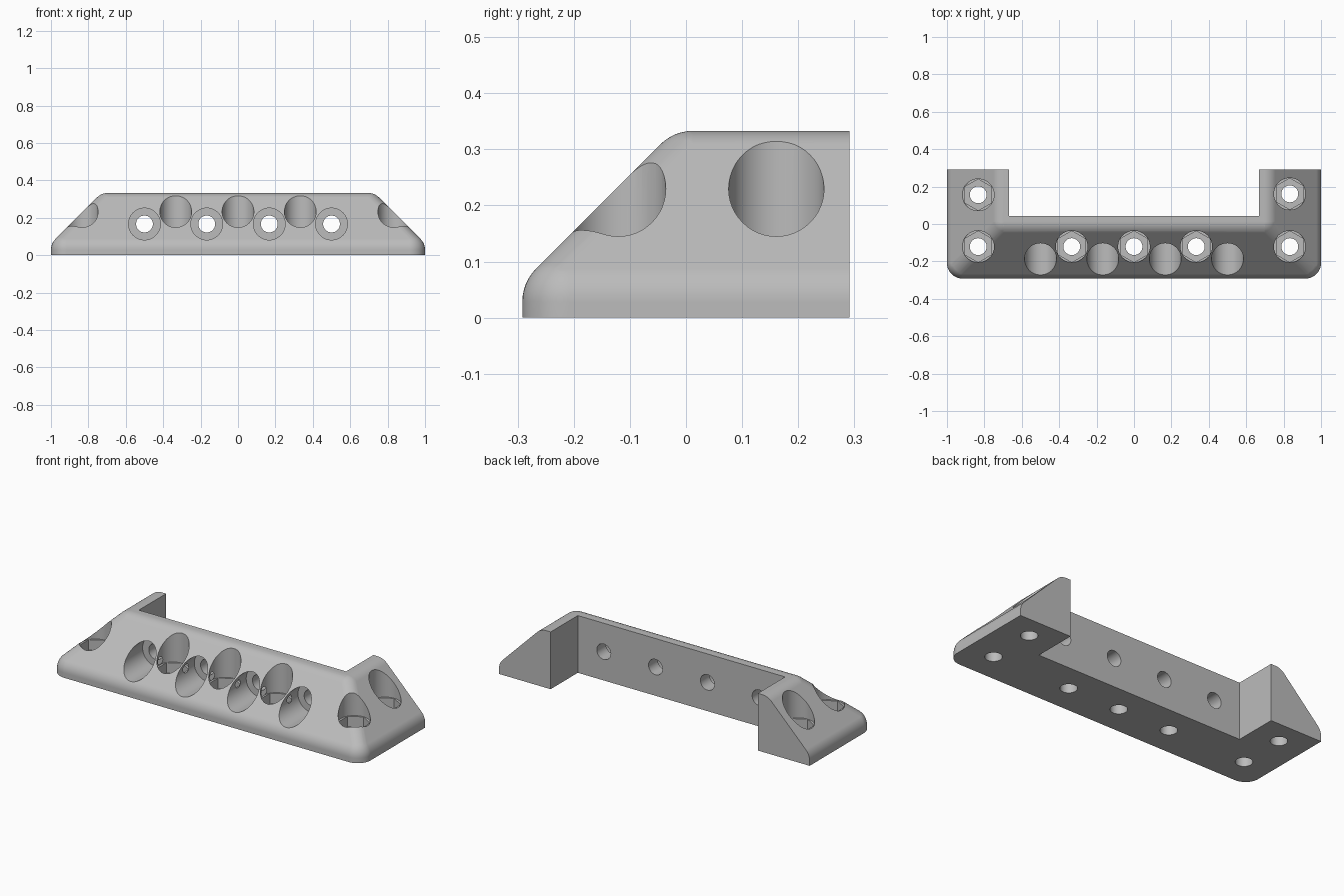
import bpy, bmesh, math
from mathutils import Matrix, Vector

if "Cube" in bpy.data.objects:
    bpy.data.objects.remove(bpy.data.objects["Cube"])

HALF_X, HALF_Y, TOP = 1.0, 0.2917, 0.333
LIP = 0.063            # height where the 45 degree slope starts
R = 0.083              # fillet radius
WALL_Y = 0.0417        # back of the crossbar
ARM_X = 0.667          # inner side of the arms
BORE, HOLE, HEX = 0.085, 0.045, 0.0835

gray = bpy.data.materials.new("plain_gray")
gray.use_nodes = True
gray.diffuse_color = (0.5, 0.5, 0.5, 1)
gray.node_tree.nodes["Principled BSDF"].inputs["Base Color"].default_value = (0.5, 0.5, 0.5, 1)


def make_object(name, bm):
    bmesh.ops.recalc_face_normals(bm, faces=bm.faces)
    mesh = bpy.data.meshes.new(name)
    bm.to_mesh(mesh)
    bm.free()
    mesh.materials.append(gray)
    obj = bpy.data.objects.new(name, mesh)
    bpy.context.collection.objects.link(obj)
    return obj


def cut_flat(bm, point, normal):
    """Trim everything beyond a plane and cap the opening."""
    geom = bm.verts[:] + bm.edges[:] + bm.faces[:]
    res = bmesh.ops.bisect_plane(bm, geom=geom, plane_co=point, plane_no=normal, clear_outer=True)
    rim = [e for e in res["geom_cut"] if isinstance(e, bmesh.types.BMEdge)]
    bmesh.ops.contextual_create(bm, geom=rim)


# Body: sloped block with rounded edges, as the hull of balls at its inset corners
bm = bmesh.new()
k = R * math.tan(math.pi / 8)
run = TOP - LIP
rows = [(HALF_X - R, -HALF_Y + R, -0.3),
        (HALF_X - R, -HALF_Y + R, LIP - k),
        (HALF_X - run - k, -HALF_Y + run + k, TOP - R)]
for x, y, z in rows:
    for sx in (-x, x):
        for sy in (y, 0.6):
            bmesh.ops.create_uvsphere(bm, u_segments=48, v_segments=24, radius=R,
                                      matrix=Matrix.Translation((sx, sy, z)))
hull = bmesh.ops.convex_hull(bm, input=bm.verts[:])
outer = {g for g in hull["geom"] if isinstance(g, bmesh.types.BMFace)}
bmesh.ops.delete(bm, geom=[f for f in bm.faces if f not in outer], context='FACES')
bmesh.ops.delete(bm, geom=[v for v in bm.verts if not v.link_faces], context='VERTS')
bmesh.ops.dissolve_limit(bm, angle_limit=math.radians(1), verts=bm.verts[:], edges=bm.edges[:])
cut_flat(bm, (0, 0, 0), (0, 0, -1))
cut_flat(bm, (0, HALF_Y, 0), (0, 1, 0))
body = make_object("corner_bracket", bm)


def drill(name, starts, direction, length, radius, sides=48):
    """One cutter holding a row of parallel cylinders."""
    bm = bmesh.new()
    d = Vector(direction)
    turn = d.to_track_quat('Z', 'Y').to_matrix().to_4x4()
    for s in starts:
        place = Matrix.Translation(Vector(s) + d * length / 2) @ turn
        bmesh.ops.create_cone(bm, cap_ends=True, segments=sides, radius1=radius,
                              radius2=radius, depth=length, matrix=place)
    return make_object(name, bm)


# Notch between the two arms
bm = bmesh.new()
bmesh.ops.create_cube(bm, size=1, matrix=Matrix.Translation((0, WALL_Y + 0.5, 0.2))
                      @ Matrix.Diagonal((2 * ARM_X, 1, 1, 1)))
cutters = [make_object("notch_cutter", bm)]

# Upright holes with hexagonal pockets and round bores
spots = [(x, -0.121) for x in (-0.833, -0.333, 0, 0.333, 0.833)]
spots += [(-0.833, 0.156), (0.833, 0.161)]


def at(z):
    return [(x, y, z) for x, y in spots]


up, forward = (0, 0, 1), (0, -1, 0)
cutters.append(drill("upright_bores", at(0.143), up, 0.5, BORE))
cutters.append(drill("hex_pockets", at(0.083), up, 0.1, HEX, 6))
cutters.append(drill("upright_holes", at(-0.1), up, 0.3, HOLE))

# Level holes through the front wall with round bores
level = (-0.5, -0.167, 0.167, 0.5)
cutters.append(drill("level_bores", [(x, -WALL_Y, 0.167) for x in level], forward, 0.5, BORE))
cutters.append(drill("level_holes", [(x, 0.15, 0.167) for x in level], forward, 0.3, HOLE))

bpy.ops.object.select_all(action='DESELECT')
body.select_set(True)
bpy.context.view_layer.objects.active = body
for cutter in cutters:
    mod = body.modifiers.new(cutter.name, 'BOOLEAN')
    mod.operation, mod.solver, mod.object = 'DIFFERENCE', 'EXACT', cutter
    bpy.ops.object.modifier_apply(modifier=mod.name)
    bpy.data.objects.remove(cutter)

bpy.ops.object.shade_smooth_by_angle(angle=math.radians(25))
weighted = body.modifiers.new("even_shading", 'WEIGHTED_NORMAL')
weighted.keep_sharp = True
